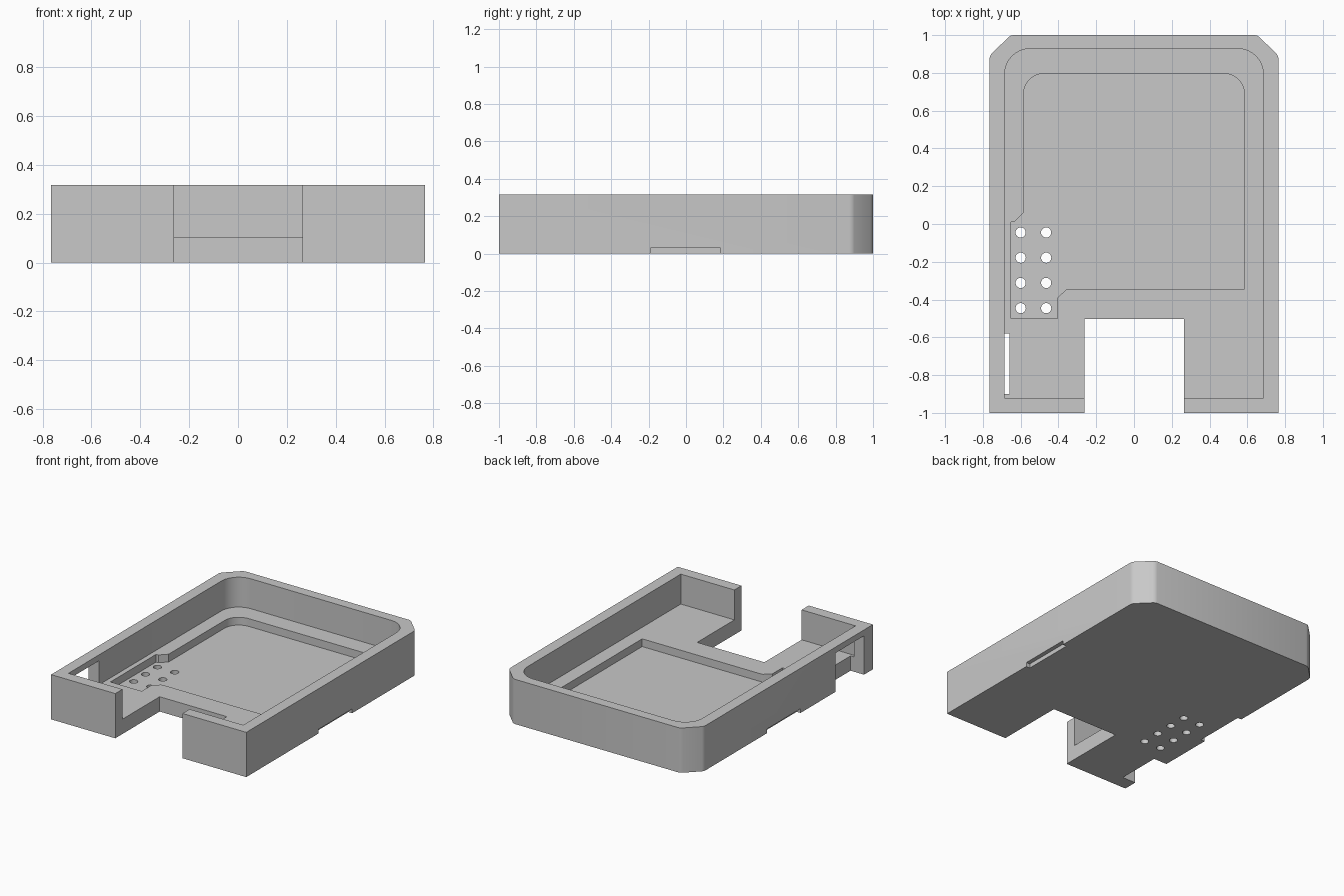
import bpy
import bmesh
from math import cos, sin, pi, radians

cube = bpy.data.objects.get("Cube")
if cube:
    bpy.data.objects.remove(cube, do_unlink=True)

# Main dimensions
HALF_W, HALF_L, HEIGHT = 0.765, 1.0, 0.317
FLOOR, POCKET = 0.105, 0.05
OVER = 0.1  # cutter overshoot

grey = bpy.data.materials.new("matte grey")
grey.use_nodes = True
grey.diffuse_color = (0.58, 0.58, 0.58, 1)
grey.node_tree.nodes["Principled BSDF"].inputs["Base Color"].default_value = grey.diffuse_color


def prism(name, outline, low, high):
    """Extrude a flat outline from one height to another."""
    bm = bmesh.new()
    face = bm.faces.new([bm.verts.new((x, y, low)) for x, y in outline])
    top = bmesh.ops.extrude_face_region(bm, geom=[face])["geom"]
    verts = [v for v in top if isinstance(v, bmesh.types.BMVert)]
    bmesh.ops.translate(bm, verts=verts, vec=(0, 0, high - low))
    bmesh.ops.recalc_face_normals(bm, faces=bm.faces)
    mesh = bpy.data.meshes.new(name)
    bm.to_mesh(mesh)
    bm.free()
    mesh.materials.append(grey)
    obj = bpy.data.objects.new(name, mesh)
    bpy.context.collection.objects.link(obj)
    return obj


def arc(cx, cy, r, start, end, steps):
    angles = [radians(start + (end - start) * i / steps) for i in range(steps + 1)]
    return [(cx + r * cos(a), cy + r * sin(a)) for a in angles]


def box(x0, x1, y0, y1):
    return [(x0, y0), (x1, y0), (x1, y1), (x0, y1)]


def rounded_back(w, back, r):
    """Back edge with two rounded corners, running from right to left."""
    return (arc(w - r, back - r, r, 0, 90, 10)
            + arc(r - w, back - r, r, 90, 180, 10))


# Case body with softened chamfers at the back
corner = [(HALF_W, 0.872), (0.763, 0.887), (0.755, 0.9),
          (0.668, 0.986), (0.655, 0.996), (0.64, HALF_L)]
mirrored = [(-x, y) for x, y in reversed(corner)]
case = prism("case", [(-HALF_W, -HALF_L), (HALF_W, -HALF_L)] + corner + mirrored,
             0, HEIGHT)

cutters = []


def cut(name, outline, low, high):
    cutters.append(prism(name, outline, low, high))


# Main cavity and the stepped pocket in its floor
cut("cavity", [(-0.685, -0.92), (0.685, -0.92)] + rounded_back(0.685, 0.928, 0.135),
    FLOOR, HEIGHT + OVER)
cut("floor_pocket", [(0.585, -0.345)] + rounded_back(0.585, 0.797, 0.11)
    + [(-0.585, 0.06), (-0.632, 0.013), (-0.65, 0.01), (-0.65, -0.5),
       (-0.405, -0.5), (-0.405, -0.39), (-0.36, -0.348), (-0.345, -0.345)],
    POCKET, FLOOR + OVER)

# Front notch and the side window that runs down through the floor
cut("front_notch", box(-0.262, 0.265, -HALF_L - OVER, -0.503), -OVER, HEIGHT + OVER)
cut("side_window", box(-HALF_W - OVER, -0.66, -0.9, -0.58), -OVER, 0.275)

# Shallow grips under both long sides
for side in (-1, 1):
    xs = sorted((side * (HALF_W - 0.03), side * (HALF_W + OVER)))
    cut("side_grip", box(xs[0], xs[1], -0.19, 0.185), -OVER, 0.03)

# Two columns of four pin holes
for x in (-0.6, -0.465):
    for row in range(4):
        cut("pin_hole", arc(x, -0.045 - row * 0.1335, 0.027, 0, 348.75, 31),
            -OVER, POCKET + 0.02)

# Apply the cuts and discard the cutters
bpy.context.view_layer.objects.active = case
for cutter in cutters:
    cutter.hide_render = True
    mod = case.modifiers.new(cutter.name, "BOOLEAN")
    mod.operation, mod.solver, mod.object = "DIFFERENCE", "EXACT", cutter
    bpy.ops.object.modifier_apply(modifier=mod.name)
    bpy.data.objects.remove(cutter, do_unlink=True)

bpy.ops.object.select_all(action="DESELECT")
case.select_set(True)
bpy.ops.object.shade_smooth_by_angle(angle=radians(32))
